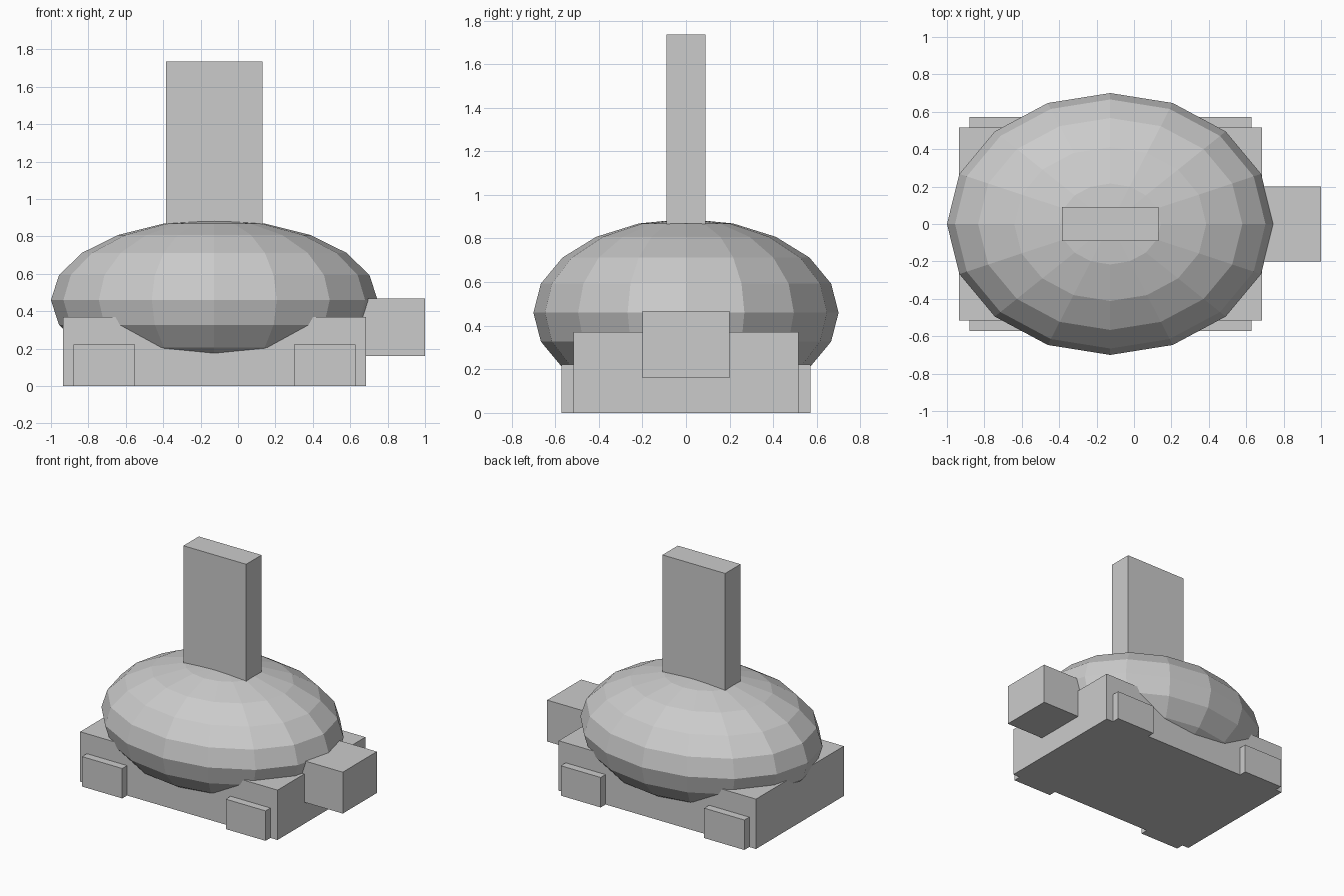
import bpy

if "Cube" in bpy.data.objects:
    bpy.data.objects.remove(bpy.data.objects["Cube"])


def box(name, x0, x1, y0, y1, z0, z1):
    bpy.ops.mesh.primitive_cube_add(
        size=1, location=((x0 + x1) / 2, (y0 + y1) / 2, (z0 + z1) / 2))
    ob = bpy.context.object
    ob.name = name
    ob.scale = (x1 - x0, y1 - y0, z1 - z0)
    bpy.ops.object.transform_apply(location=False, rotation=False, scale=True)
    return ob


# Base slab
box("base", -0.935, 0.685, -0.515, 0.515, 0, 0.37)

# Four feet standing slightly proud of the base sides
for end, x0, x1 in (("rear", -0.88, -0.55), ("front", 0.30, 0.627)):
    box(f"{end}_foot_right", x0, x1, -0.572, -0.42, 0, 0.222)
    box(f"{end}_foot_left", x0, x1, 0.42, 0.572, 0, 0.222)

# Head block at the +x end
box("head", 0.60, 1.0, -0.2, 0.2, 0.16, 0.467)

# Faceted ellipsoid shell
bpy.ops.mesh.primitive_uv_sphere_add(
    segments=16, ring_count=10, radius=1, location=(-0.127, 0, 0.46))
shell = bpy.context.object
shell.name = "shell"
shell.scale = (0.873, 0.70, 0.43)
bpy.ops.object.transform_apply(location=False, rotation=False, scale=True)

# Upright fin
box("fin", -0.385, 0.13, -0.09, 0.09, 0.80, 1.735)
